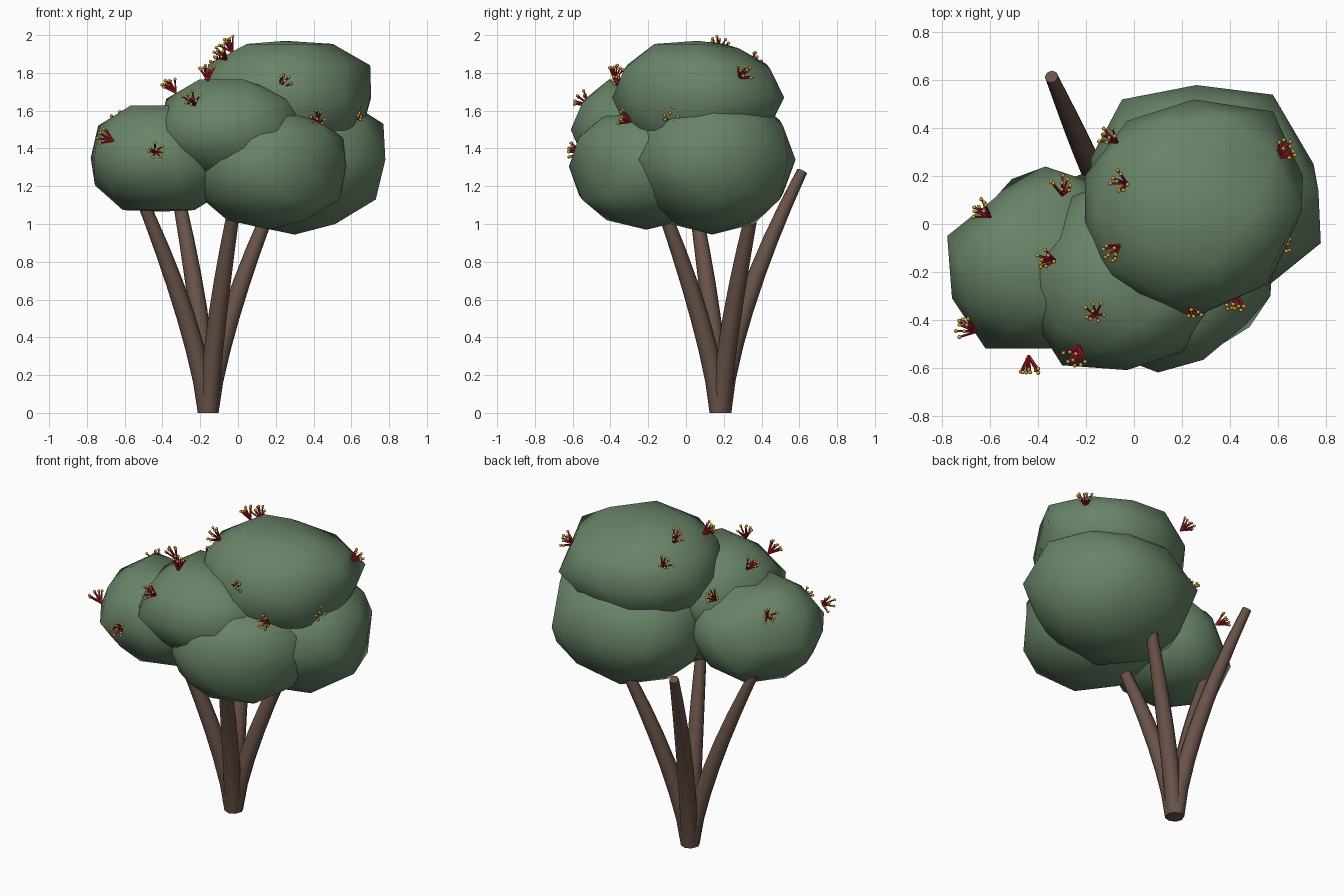
import bpy, bmesh, math, random
from mathutils import Vector, Matrix

if "Cube" in bpy.data.objects:
    bpy.data.objects.remove(bpy.data.objects["Cube"])

random.seed(4)


def material(name, rgb):
    m = bpy.data.materials.new(name)
    m.diffuse_color = (*rgb, 1)
    m.use_nodes = True
    m.node_tree.nodes["Principled BSDF"].inputs["Base Color"].default_value = m.diffuse_color
    return m


LEAF = material("leaf_green", (0.14, 0.23, 0.14))
BARK = material("bark_brown", (0.14, 0.085, 0.066))
RED = material("stamen_red", (0.50, 0.015, 0.03))
GOLD = material("pollen_gold", (0.70, 0.38, 0.035))


def finish(bm, name, mats):
    bmesh.ops.recalc_face_normals(bm, faces=bm.faces[:])
    me = bpy.data.meshes.new(name)
    bm.to_mesh(me)
    bm.free()
    for m in mats:
        me.materials.append(m)
    ob = bpy.data.objects.new(name, me)
    bpy.context.collection.objects.link(ob)
    return ob


# Foliage clumps: coarse spheres with flattened poles and a few shifted corners
def clump(name, center, half, flat, rim, corners=()):
    bm = bmesh.new()
    bmesh.ops.create_icosphere(bm, subdivisions=2, radius=1)
    equator = [v for v in bm.verts if abs(v.co.z) < 0.05]
    for v in bm.verts:
        v.co.z = max(-flat[0], min(flat[1], v.co.z))
    for axis in range(3):
        lo, hi = -1, 1
        if axis < 2:
            lo = min(v.co[axis] for v in bm.verts)
            hi = max(v.co[axis] for v in bm.verts)
        for v in bm.verts:
            t = (v.co[axis] - lo) / (hi - lo) * 2 - 1
            v.co[axis] = center[axis] + t * half[axis]
    for p in rim:
        v = min(equator, key=lambda w: (w.co.xy - Vector(p)).length)
        v.co.xy = p
    for p in corners:
        v = min(bm.verts, key=lambda w: (w.co - Vector(p)).length)
        v.co = p
    for f in bm.faces:
        f.smooth = True
    finish(bm, name + "_foliage", [LEAF])


clump("left", (-0.40, -0.14, 1.35), (0.38, 0.385, 0.325), (0.875, 0.86),
      [(-0.78, -0.05), (-0.76, -0.31), (-0.62, -0.52), (-0.35, -0.52),
       (-0.37, 0.24), (-0.58, 0.11)],
      [(-0.48, 0.14, 1.48), (-0.63, 0.01, 1.50), (-0.64, 0.03, 1.20),
       (-0.46, 0.04, 1.58), (-0.40, -0.14, 1.60)])
clump("middle", (-0.035, -0.21, 1.50), (0.385, 0.40, 0.31), (0.9, 0.9),
      [(-0.30, -0.59), (-0.03, -0.61), (-0.42, -0.40)],
      [(-0.27, -0.03, 1.62), (-0.10, -0.01, 1.72), (0.13, -0.32, 1.73),
       (-0.03, -0.21, 1.76)])
clump("front", (0.17, -0.21, 1.305), (0.41, 0.42, 0.335), (1, 0.83),
      [(0.10, -0.62), (0.37, -0.50), (0.57, -0.30)])
clump("right", (0.30, 0.14, 1.34), (0.48, 0.44, 0.40), (0.99, 0.8),
      [(0.75, 0.25), (0.78, -0.08), (0.57, -0.25), (0.58, 0.54), (0.26, 0.58),
       (-0.05, 0.52)],
      [(0.77, 0.14, 1.53)])
clump("top", (0.25, 0.06, 1.67), (0.455, 0.455, 0.333), (0.9, 0.9),
      [(0.58, 0.47), (0.25, 0.52), (-0.03, 0.43), (0.70, 0.05), (0.25, -0.39),
       (-0.08, -0.27), (0.56, -0.25)],
      [(0.70, 0.06, 1.84), (0.18, 0.28, 1.93)])


# Stems: tapered tubes leaning outward from a shared foot
def stem(name, foot, tip, power=1.4, sides=8, steps=7):
    bm = bmesh.new()
    foot, tip = Vector((*foot, 0)), Vector(tip)

    def point(t):
        p = foot.lerp(tip, t ** power)
        p.z = tip.z * t
        return p

    rings = []
    for i in range(steps + 1):
        t = i / steps
        tangent = point(min(t + 0.05, 1)) - point(max(t - 0.05, 0))
        if i == 0:
            tangent = Vector((0, 0, 1))
        q = Vector((0, 0, 1)).rotation_difference(tangent)
        rad = 0.05 - 0.022 * t ** 1.5 + 0.005 * math.sin(math.pi * t)
        ring = []
        for k in range(sides):
            a = math.tau * k / sides
            off = q @ Vector((rad * math.cos(a), rad * math.sin(a), 0))
            ring.append(bm.verts.new(point(t) + off))
        rings.append(ring)
    for a, b in zip(rings, rings[1:]):
        for k in range(sides):
            n = (k + 1) % sides
            f = bm.faces.new((a[k], a[n], b[n], b[k]))
            f.smooth = True
    bm.faces.new(rings[0])
    bm.faces.new(rings[-1])
    finish(bm, name, [BARK])


stem("left_stem", (-0.163, 0.18), (-0.54, 0.03, 1.2))
stem("front_stem", (-0.155, 0.175), (0.0, -0.17, 1.2))
stem("right_stem", (-0.153, 0.185), (0.22, 0.38, 1.2))
stem("back_stem", (-0.16, 0.19), (-0.345, 0.615, 1.28), 1.5)


# Blossoms: a fan of red stamens with golden tips
def blossom(name, base, out, count=8, length=0.082):
    bm = bmesh.new()
    base = Vector(base)
    q = Vector((0, 0, 1)).rotation_difference(Vector(out).normalized())
    for k in range(count):
        a = math.tau * k / (count - 1) + random.uniform(-0.3, 0.3)
        tilt = random.uniform(0.38, 0.66) if k else 0.0
        d = q @ Vector((math.sin(tilt) * math.cos(a),
                        math.sin(tilt) * math.sin(a), math.cos(tilt)))
        size = length * random.uniform(0.85, 1.05)
        spin = Vector((0, 0, 1)).rotation_difference(d).to_matrix().to_4x4()
        bmesh.ops.create_cone(
            bm, cap_ends=True, segments=5, radius1=0.006, radius2=0.0045,
            depth=size, matrix=Matrix.Translation(base + d * size / 2) @ spin)
        before = set(bm.faces)
        bmesh.ops.create_icosphere(
            bm, subdivisions=1, radius=0.0095,
            matrix=Matrix.Translation(base + d * size))
        for f in bm.faces:
            if f not in before:
                f.material_index = 1
                f.smooth = True
    finish(bm, name, [RED, GOLD])


# Each blossom: foot position and facing direction
BLOSSOMS = [
    ((-0.60, 0.03, 1.53), (-0.7, 0.6, 0.45)),
    ((-0.66, -0.45, 1.44), (-0.7, 0.3, 0.4)),
    ((-0.44, -0.55, 1.38), (0.1, -1.0, 0.2)),
    ((-0.30, 0.12, 1.59), (0.0, 0.7, 0.7)),
    ((-0.33, -0.15, 1.695), (-0.6, 0.0, 0.7)),
    ((-0.16, -0.38, 1.76), (-0.15, 0.2, 1.0)),
    ((-0.23, -0.51, 1.63), (-0.3, -0.7, 0.5)),
    ((-0.07, 0.34, 1.83), (-0.6, 0.4, 0.6)),
    ((-0.03, 0.17, 1.91), (-0.5, 0.1, 0.8)),
    ((-0.06, -0.09, 1.87), (-0.6, -0.5, 0.6)),
    ((0.22, -0.33, 1.72), (0.5, -0.4, 0.6)),
    ((0.42, -0.28, 1.54), (0.0, -0.9, 0.2)),
    ((0.58, -0.06, 1.56), (0.8, -0.3, 0.35)),
    ((0.60, 0.28, 1.77), (0.6, 0.5, 0.5)),
]
for n, (pos, facing) in enumerate(BLOSSOMS):
    blossom(f"blossom_{n + 1}", pos, facing)
